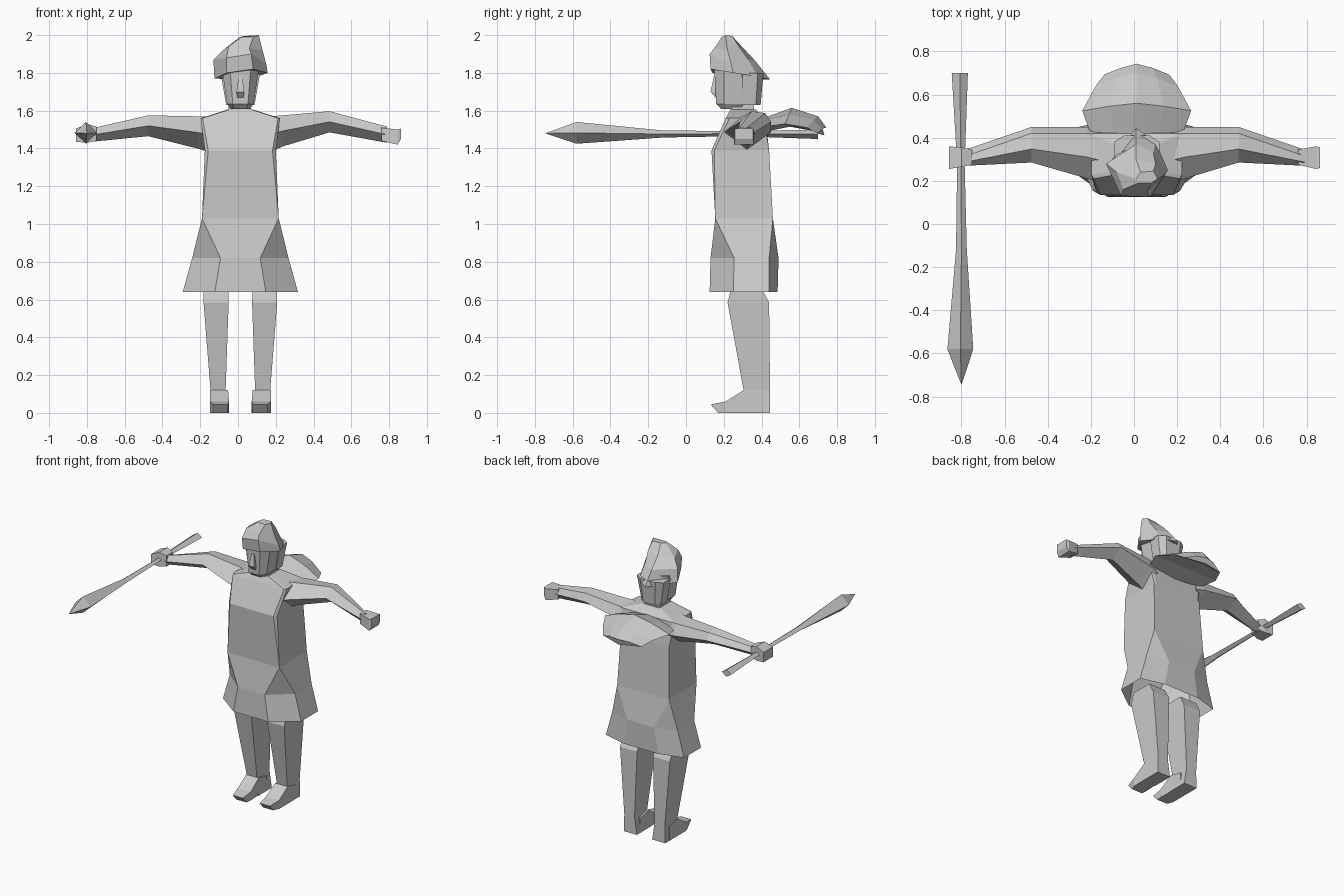
import bpy, bmesh

CX = 0.0125  # body symmetry plane

grey = bpy.data.materials.new("light_grey")
grey.diffuse_color = (0.6, 0.6, 0.6, 1)


def loft(name, rings, cap_start=True, cap_end=True):
    """Bridge equal-length rings of points into one flat-shaded part."""
    bm = bmesh.new()
    loops = [[bm.verts.new(p) for p in r] for r in rings]
    n = len(loops[0])
    for a, b in zip(loops, loops[1:]):
        for i in range(n):
            j = (i + 1) % n
            bm.faces.new((a[i], a[j], b[j], b[i]))
    if cap_start:
        bm.faces.new(loops[0][::-1])
    if cap_end:
        bm.faces.new(loops[-1])
    bmesh.ops.remove_doubles(bm, verts=bm.verts, dist=0.0005)
    bmesh.ops.recalc_face_normals(bm, faces=bm.faces)
    mesh = bpy.data.meshes.new(name)
    bm.to_mesh(mesh)
    bm.free()
    mesh.materials.append(grey)
    ob = bpy.data.objects.new(name, mesh)
    bpy.context.collection.objects.link(ob)
    return ob


def octagon(z, w_front, w_side, y0, y1, y2, y3):
    """Ring with front, side and back edges, symmetric about the body plane."""
    half = [(w_front, y0), (w_side, y1), (w_side, y2), (w_front, y3)]
    return ([(CX + x, y, z) for x, y in half]
            + [(CX - x, y, z) for x, y in reversed(half)])


def rect_z(z, x0, x1, y0, y1):
    return [(x0, y0, z), (x1, y0, z), (x1, y1, z), (x0, y1, z)]


# Tunic: flared open skirt, waist, chest and sloped shoulders
loft("tunic", [
    octagon(0.64, 0.135, 0.305, 0.125, 0.25, 0.44, 0.485),
    octagon(0.82, 0.105, 0.255, 0.13, 0.255, 0.44, 0.49),
    octagon(1.03, 0.203, 0.203, 0.155, 0.155, 0.46, 0.46),
    octagon(1.39, 0.17, 0.188, 0.135, 0.15, 0.44, 0.44),
    octagon(1.56, 0.20, 0.21, 0.21, 0.23, 0.41, 0.42),
    octagon(1.605, 0.06, 0.07, 0.235, 0.25, 0.36, 0.37),
], cap_start=False)

# Legs with feet
for side, s in (("left", 1), ("right", -1)):
    def leg_ring(z, xi, xo, yf, yb, back_z=None):
        bz = z if back_z is None else back_z
        pts = [(xi, yf, z), (xo, yf, z), (xo, yb, bz), (xi, yb, bz)]
        return [(CX + s * x, y, h) for x, y, h in pts]
    loft(side + "_leg", [
        leg_ring(0.66, 0.065, 0.195, 0.24, 0.40),
        leg_ring(0.585, 0.062, 0.195, 0.22, 0.44),
        leg_ring(0.12, 0.078, 0.158, 0.305, 0.445),
        leg_ring(0.0, 0.06, 0.162, 0.29, 0.445),
    ])
    loft(side + "_foot", [
        leg_ring(0.0, 0.065, 0.162, 0.40, 0.40, 0.10),
        leg_ring(0.0, 0.065, 0.162, 0.305, 0.305, 0.12),
        leg_ring(0.0, 0.06, 0.162, 0.21, 0.21, 0.06),
        leg_ring(0.0, 0.065, 0.145, 0.17, 0.13, 0.045),
    ])


def arm_ring(x, y0, y1, z0, z1):
    """Five-sided section: keeled underside, ridge along the top."""
    m, h = (y0 + y1) / 2, (z0 + z1) / 2
    return [(x, y0, h), (x, m, z0), (x, y1, h), (x, y1 - 0.03, z1 - 0.01),
            (x, m - 0.02, z1)]


def hand_ring(x, y0, y1, z0, z1):
    return [(x, y0, z0), (x, y1, z0), (x, y1, z1), (x, y0, z1)]


# Arms: shoulder, raised elbow, tapering wrist, flared hand
loft("left_arm", [arm_ring(0.17, 0.19, 0.44, 1.38, 1.57),
                  arm_ring(0.235, 0.21, 0.45, 1.41, 1.575),
                  arm_ring(0.485, 0.285, 0.45, 1.485, 1.597),
                  arm_ring(0.79, 0.27, 0.345, 1.43, 1.515)])
loft("left_hand", [hand_ring(0.76, 0.275, 0.345, 1.44, 1.51),
                   hand_ring(0.845, 0.255, 0.36, 1.42, 1.50),
                   hand_ring(0.862, 0.26, 0.355, 1.45, 1.505)])
loft("right_arm", [arm_ring(-0.155, 0.19, 0.44, 1.38, 1.57),
                   arm_ring(-0.215, 0.21, 0.45, 1.40, 1.57),
                   arm_ring(-0.475, 0.285, 0.45, 1.465, 1.575),
                   arm_ring(-0.78, 0.27, 0.345, 1.435, 1.505)])
loft("right_hand", [hand_ring(-0.75, 0.275, 0.345, 1.44, 1.515),
                    hand_ring(-0.80, 0.265, 0.355, 1.43, 1.53),
                    hand_ring(-0.858, 0.255, 0.36, 1.435, 1.505)])

# Head: neck, jaw, face, nose and hair at the back
loft("neck", [rect_z(1.56, -0.05, 0.07, 0.24, 0.36),
              rect_z(1.68, -0.05, 0.07, 0.24, 0.36)])
loft("face", [octagon(1.61, 0.035, 0.05, 0.185, 0.22, 0.29, 0.30),
              octagon(1.635, 0.04, 0.07, 0.16, 0.20, 0.30, 0.32),
              octagon(1.82, 0.055, 0.098, 0.15, 0.20, 0.32, 0.34)])
loft("nose", [rect_z(1.78, 0.003, 0.022, 0.147, 0.18),
              rect_z(1.70, -0.008, 0.033, 0.13, 0.18),
              rect_z(1.67, -0.004, 0.029, 0.155, 0.18)])
loft("hair", [octagon(1.63, 0.045, 0.075, 0.30, 0.30, 0.37, 0.395),
              octagon(1.80, 0.06, 0.105, 0.28, 0.30, 0.38, 0.41)])

# Cap: tilted rim, bulging sides, crumpled crown
loft("cap", [
    [(0.08, 0.13, 1.82), (-0.06, 0.14, 1.80), (-0.125, 0.27, 1.77),
     (0.01, 0.445, 1.765), (0.10, 0.38, 1.78), (0.157, 0.25, 1.80)],
    [(0.07, 0.125, 1.90), (-0.06, 0.13, 1.88), (-0.13, 0.28, 1.87),
     (0.01, 0.37, 1.86), (0.09, 0.33, 1.87), (0.15, 0.24, 1.845)],
    [(0.06, 0.15, 1.93), (-0.05, 0.16, 1.94), (-0.08, 0.24, 1.92),
     (0.01, 0.30, 1.935), (0.10, 0.28, 1.94), (0.13, 0.22, 1.92)],
    [(0.08, 0.19, 1.99), (0.02, 0.19, 1.99), (0.01, 0.21, 1.99),
     (0.03, 0.24, 1.995), (0.09, 0.245, 1.995), (0.11, 0.21, 2.0)],
])


def hood_ring(y, bow, w, edge, ridge, under):
    """Arched section across the hood; bow pulls the edges forward."""
    x, e = CX, y - bow
    return [(x - w, e, edge), (x - w * 0.5, y - bow * 0.4, (edge + ridge) / 2 + 0.01),
            (x, y, ridge), (x + w * 0.5, y - bow * 0.4, (edge + ridge) / 2 + 0.01),
            (x + w, e, edge), (x, y - 0.01, under)]


# Hood lying behind the shoulders
loft("hood", [hood_ring(0.38, 0.0, 0.20, 1.51, 1.55, 1.48),
              hood_ring(0.56, 0.035, 0.252, 1.53, 1.615, 1.515),
              hood_ring(0.70, 0.06, 0.19, 1.51, 1.57, 1.49),
              hood_ring(0.743, 0.05, 0.15, 1.48, 1.51, 1.47)])


def spear_ring(y, x0, x1, z0, z1):
    m, h = (x0 + x1) / 2, (z0 + z1) / 2
    return [(x0, y, h), (m, y, z0), (x1, y, h), (m, y, z1)]


# Spear: flared butt, thin shaft, leaf-shaped point
loft("spear", [spear_ring(0.70, -0.845, -0.77, 1.45, 1.50),
               spear_ring(0.28, -0.82, -0.785, 1.465, 1.492),
               spear_ring(-0.12, -0.825, -0.775, 1.458, 1.495),
               spear_ring(-0.58, -0.865, -0.745, 1.425, 1.54),
               spear_ring(-0.743, -0.801, -0.799, 1.479, 1.481)])
